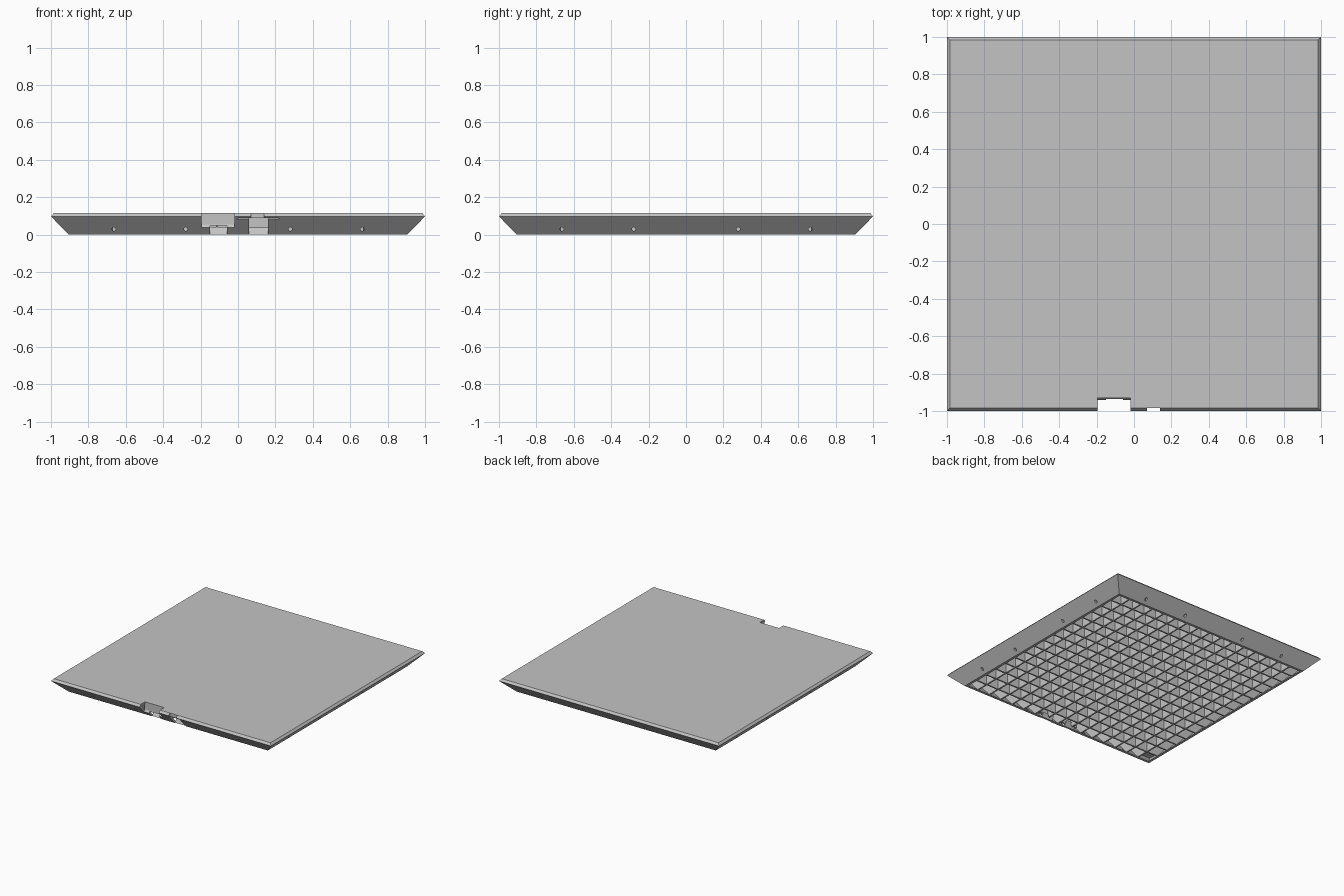
import bpy, bmesh, math
from mathutils import Matrix, Vector

cube = bpy.data.objects.get("Cube")
if cube:
    bpy.data.objects.remove(cube, do_unlink=True)

grey = bpy.data.materials.new("light grey")
grey.use_nodes = True
GREY = (0.55, 0.55, 0.55, 1)
grey.diffuse_color = GREY
grey.node_tree.nodes["Principled BSDF"].inputs["Base Color"].default_value = GREY


def make(name, bm):
    bmesh.ops.recalc_face_normals(bm, faces=bm.faces)
    mesh = bpy.data.meshes.new(name)
    bm.to_mesh(mesh)
    bm.free()
    mesh.materials.append(grey)
    ob = bpy.data.objects.new(name, mesh)
    bpy.context.scene.collection.objects.link(ob)
    return ob


def prism(bm, points, offset):
    """Extrude a flat polygon along an offset."""
    lower = [bm.verts.new(p) for p in points]
    upper = [bm.verts.new(Vector(p) + Vector(offset)) for p in points]
    n = len(points)
    bm.faces.new(lower)
    bm.faces.new(upper[::-1])
    for i in range(n):
        j = (i + 1) % n
        bm.faces.new((lower[i], lower[j], upper[j], upper[i]))


def block(name, x0, x1, profile):
    """Extrude a (y, z) profile from x0 to x1."""
    bm = bmesh.new()
    prism(bm, [(x0, y, z) for y, z in profile], (x1 - x0, 0, 0))
    return make(name, bm)


def rect(y0, y1, z0, z1):
    return [(y0, z0), (y1, z0), (y1, z1), (y0, z1)]


# Shell: square rings from the inner ceiling, round the rim, to the top plate
rings = [(0.967, 0.093), (0.885, 0), (0.905, 0), (1, 0.098), (0.985, 0.115)]
bm = bmesh.new()
loops = [[bm.verts.new((sx * h, sy * h, z)) for sx, sy in
          ((-1, -1), (1, -1), (1, 1), (-1, 1))] for h, z in rings]
for a, b in zip(loops, loops[1:]):
    for i in range(4):
        j = (i + 1) % 4
        bm.faces.new((a[i], a[j], b[j], b[i]))
bm.faces.new(loops[0])
bm.faces.new(loops[-1])
shell = make("panel_shell", bm)

# Pin holes on all four sides
bm = bmesh.new()
for side in range(4):
    turn = Matrix.Rotation(side * math.pi / 2, 4, "Z")
    for x in (-0.665, -0.28, 0.28, 0.665):
        place = turn @ Matrix.Translation((x, -0.92, 0.03)) @ Matrix.Rotation(math.pi / 2, 4, "X")
        bmesh.ops.create_cone(bm, cap_ends=True, segments=12, radius1=0.01,
                              radius2=0.01, depth=0.12, matrix=place)

# Front connector cut-outs
FAR = -1.1
cutters = [
    make("hole_cutter", bm),
    block("latch_cutter", -0.195, -0.02,
          [(FAR, 0.03), (-0.945, 0.03), (-0.93, 0.06), (-0.93, 0.2), (FAR, 0.2)]),
    block("latch_slot_cutter", -0.15, -0.06, rect(FAR, -0.86, -0.1, 0.05)),
    block("socket_cutter", 0.06, 0.16, rect(FAR, -0.87, -0.1, 0.088)),
    block("socket_slit_cutter", 0.07, 0.14, rect(FAR, -0.985, 0.05, 0.2)),
    block("bar_slot_cutter", 0.0, 0.22, rect(FAR, -0.98, 0.08, 0.088)),
]
for cutter in cutters:
    mod = shell.modifiers.new(cutter.name, "BOOLEAN")
    mod.operation = "DIFFERENCE"
    mod.solver = "EXACT"
    mod.object = cutter
bpy.context.view_layer.update()
graph = bpy.context.evaluated_depsgraph_get()
solid = bpy.data.meshes.new_from_object(shell.evaluated_get(graph))
shell.modifiers.clear()
shell.data = solid
for cutter in cutters:
    bpy.data.objects.remove(cutter, do_unlink=True)

# Walls and sloped lips behind the cut-outs
block("latch_back_wall", -0.2, -0.015, rect(-0.93, -0.915, 0.05, 0.1))
block("latch_lip", -0.15, -0.06, [(-0.9, 0), (-0.885, 0), (-0.86, 0.04), (-0.875, 0.04)])
block("socket_back_wall", 0.055, 0.165, rect(-0.895, -0.88, 0.035, 0.1))
block("socket_lip", 0.06, 0.16, [(-0.9, 0), (-0.885, 0), (-0.87, 0.035), (-0.885, 0.035)])

# Underside lattice of ribs, trimmed to the sloping walls
CELLS, PITCH, T = 16, 0.1125, 0.012
for name, along_y in (("cross_ribs", False), ("long_ribs", True)):
    bm = bmesh.new()
    for i in range(1, CELLS):
        s = (i - CELLS / 2) * PITCH
        # The ribs behind the connectors stop short
        short = along_y and 0.1 < abs(s) < 0.12
        low, high = (-0.86, -0.88) if short else (-0.89, -0.968)
        outline = [(low, 0.002), (0.89, 0.002), (0.968, 0.095), (high, 0.095)]
        if along_y:
            prism(bm, [(s - T / 2, a, z) for a, z in outline], (T, 0, 0))
        else:
            prism(bm, [(a, s - T / 2, z) for a, z in outline], (0, T, 0))
    make(name, bm)
